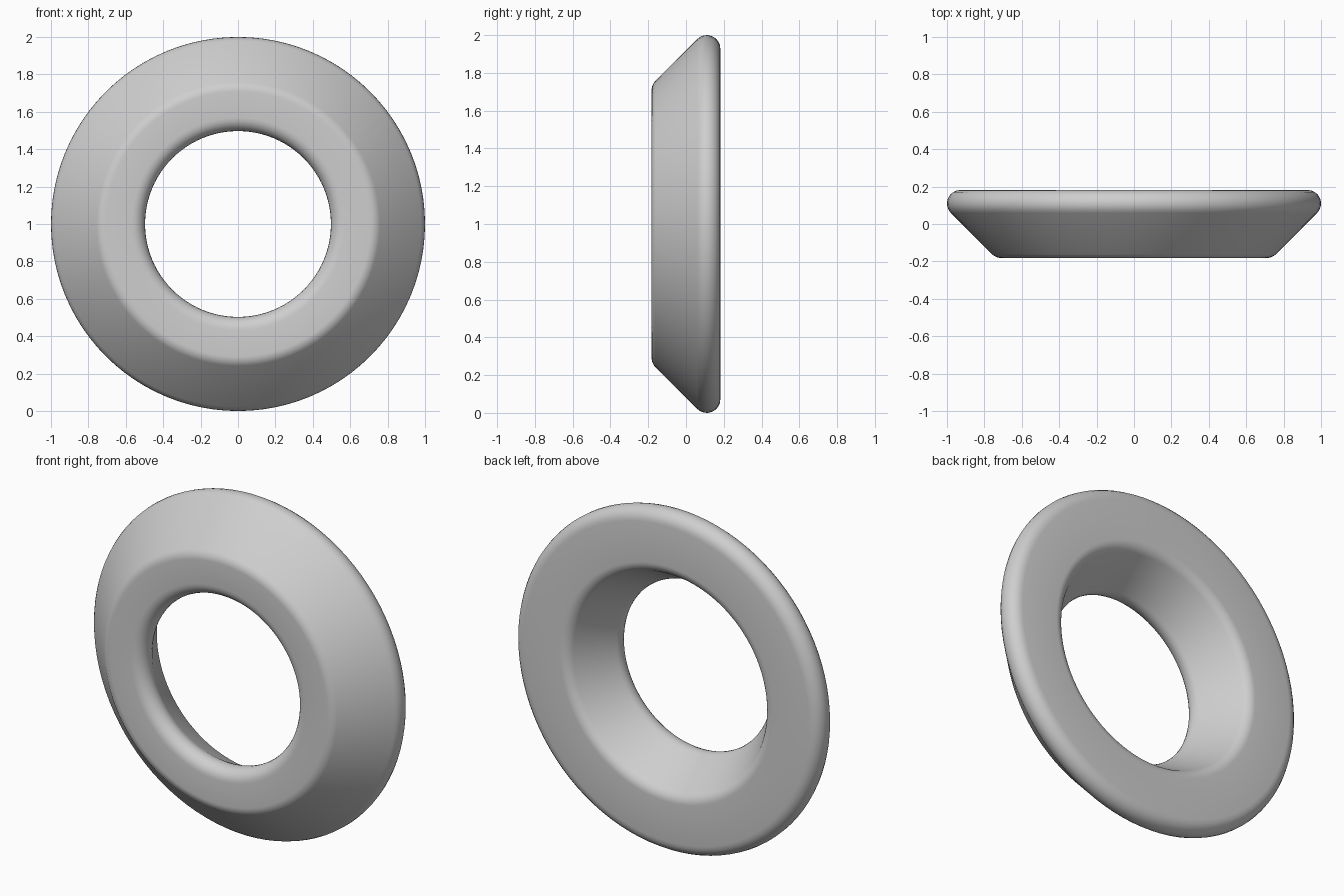
import bpy, bmesh, math
from mathutils import Vector

if "Cube" in bpy.data.objects:
    bpy.data.objects.remove(bpy.data.objects["Cube"])

SEGMENTS = 96      # steps around the ring
ROUND = 0.072      # corner radius of the cross-section
ARC_STEPS = 8

# Slanted cross-section as (radius, depth), front edge first
corners = [Vector(c) for c in ((0.445, -0.182), (0.738, -0.182),
                               (1.102, 0.182), (0.652, 0.182))]


def fillet(prev, corner, nxt):
    """Points of a circular arc that rounds one corner."""
    a, b = (prev - corner).normalized(), (nxt - corner).normalized()
    half = a.angle(b) / 2
    centre = corner + (a + b).normalized() * (ROUND / math.sin(half))
    tangent = ROUND / math.tan(half)
    start, end = corner + a * tangent - centre, corner + b * tangent - centre
    a0 = math.atan2(start.y, start.x)
    sweep = (math.atan2(end.y, end.x) - a0 + math.pi) % math.tau - math.pi
    return [centre + ROUND * Vector((math.cos(a0 + sweep * i / ARC_STEPS),
                                     math.sin(a0 + sweep * i / ARC_STEPS)))
            for i in range(ARC_STEPS + 1)]


profile = []
for i, corner in enumerate(corners):
    profile += fillet(corners[i - 1], corner, corners[(i + 1) % 4])

# Revolve the section about the front-to-back axis
bm = bmesh.new()
rings = []
for s in range(SEGMENTS):
    t = math.tau * s / SEGMENTS
    rings.append([bm.verts.new((p.x * math.cos(t), p.y, 1 + p.x * math.sin(t)))
                  for p in profile])
n = len(profile)
for s in range(SEGMENTS):
    here, there = rings[s], rings[(s + 1) % SEGMENTS]
    for k in range(n):
        m = (k + 1) % n
        bm.faces.new((here[k], here[m], there[m], there[k])).smooth = True
bmesh.ops.recalc_face_normals(bm, faces=bm.faces)

mesh = bpy.data.meshes.new("bevelled_ring")
bm.to_mesh(mesh)
bm.free()
ring = bpy.data.objects.new("bevelled_ring", mesh)
bpy.context.collection.objects.link(ring)

grey = bpy.data.materials.new("light_grey")
grey.diffuse_color = (0.62, 0.62, 0.62, 1)
grey.use_nodes = True
grey.node_tree.nodes["Principled BSDF"].inputs["Base Color"].default_value = grey.diffuse_color
mesh.materials.append(grey)
